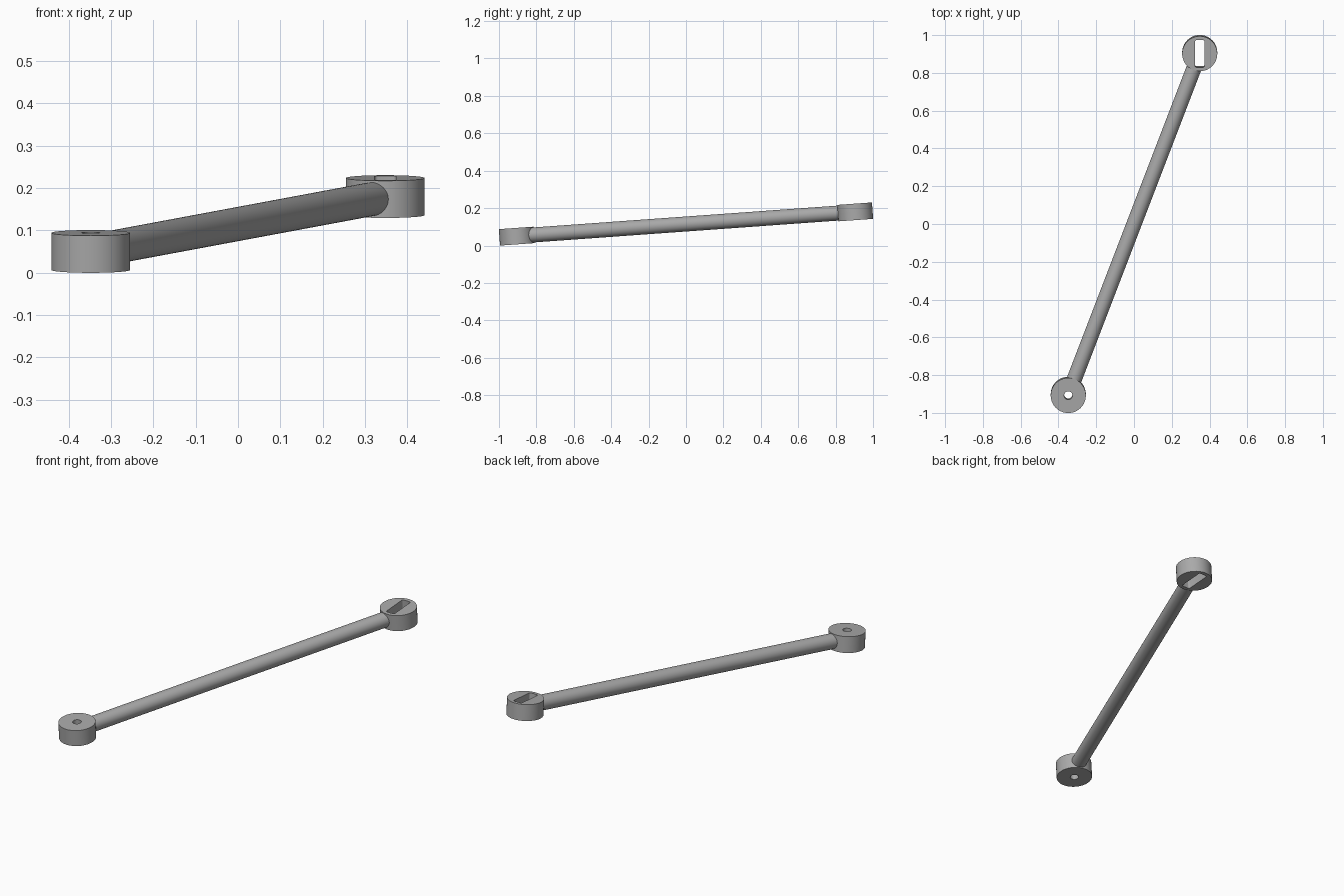
import bpy
import math
from mathutils import Matrix, Vector

old = bpy.data.objects.get("Cube")
if old:
    bpy.data.objects.remove(old, do_unlink=True)

END = Vector((0.348, 0.907, 0))    # centre of the rear boss in the link's own plane
BOSS_R, BOSS_H = 0.093, 0.088
ROD_R = 0.04
TILT = Matrix.Translation((0, 0, 0.115)) @ Matrix.Rotation(math.radians(4.1), 4, 'X')

grey = bpy.data.materials.new("plain grey")
grey.use_nodes = True
colour = (0.4, 0.4, 0.4, 1)
grey.diffuse_color = colour
grey.node_tree.nodes["Principled BSDF"].inputs["Base Color"].default_value = colour


def cylinder(name, radius, depth, centre, sides=64):
    bpy.ops.mesh.primitive_cylinder_add(vertices=sides, radius=radius, depth=depth, location=centre)
    obj = bpy.context.object
    obj.name = name
    obj.data.materials.append(grey)
    return obj


def cut(target, cutter):
    bpy.context.view_layer.update()
    mod = target.modifiers.new("opening", 'BOOLEAN')
    mod.object = cutter
    mod.solver = 'EXACT'
    bpy.context.view_layer.objects.active = target
    bpy.ops.object.modifier_apply(modifier=mod.name)
    bpy.data.objects.remove(cutter, do_unlink=True)


# Front boss with a round pin hole
front_boss = cylinder("front_boss", BOSS_R, BOSS_H, -END)
cut(front_boss, cylinder("pin_cutter", 0.022, 0.3, -END, 32))

# Rear boss with a long slot, its corners slightly rounded
rear_boss = cylinder("rear_boss", BOSS_R, BOSS_H, END)
bpy.ops.mesh.primitive_cube_add(size=1, location=END)
slot = bpy.context.object
slot.dimensions = (0.05, 0.145, 0.3)
bpy.ops.object.transform_apply(location=False, rotation=False, scale=True)
bevel = slot.modifiers.new("round corners", 'BEVEL')
bevel.width, bevel.segments = 0.008, 4
cut(rear_boss, slot)

# Round rod, sunk into the wall of each boss
rod = cylinder("connecting_rod", ROD_R, 2 * (END.length - 0.08), (0, 0, 0), 48)
rod.matrix_world = END.to_track_quat('Z', 'Y').to_matrix().to_4x4()

# Tilt the whole link and smooth the round walls
for part in (front_boss, rear_boss, rod):
    bpy.context.view_layer.update()
    part.matrix_world = TILT @ part.matrix_world
    bpy.ops.object.select_all(action='DESELECT')
    part.select_set(True)
    bpy.context.view_layer.objects.active = part
    bpy.ops.object.shade_smooth_by_angle(angle=math.radians(35))
